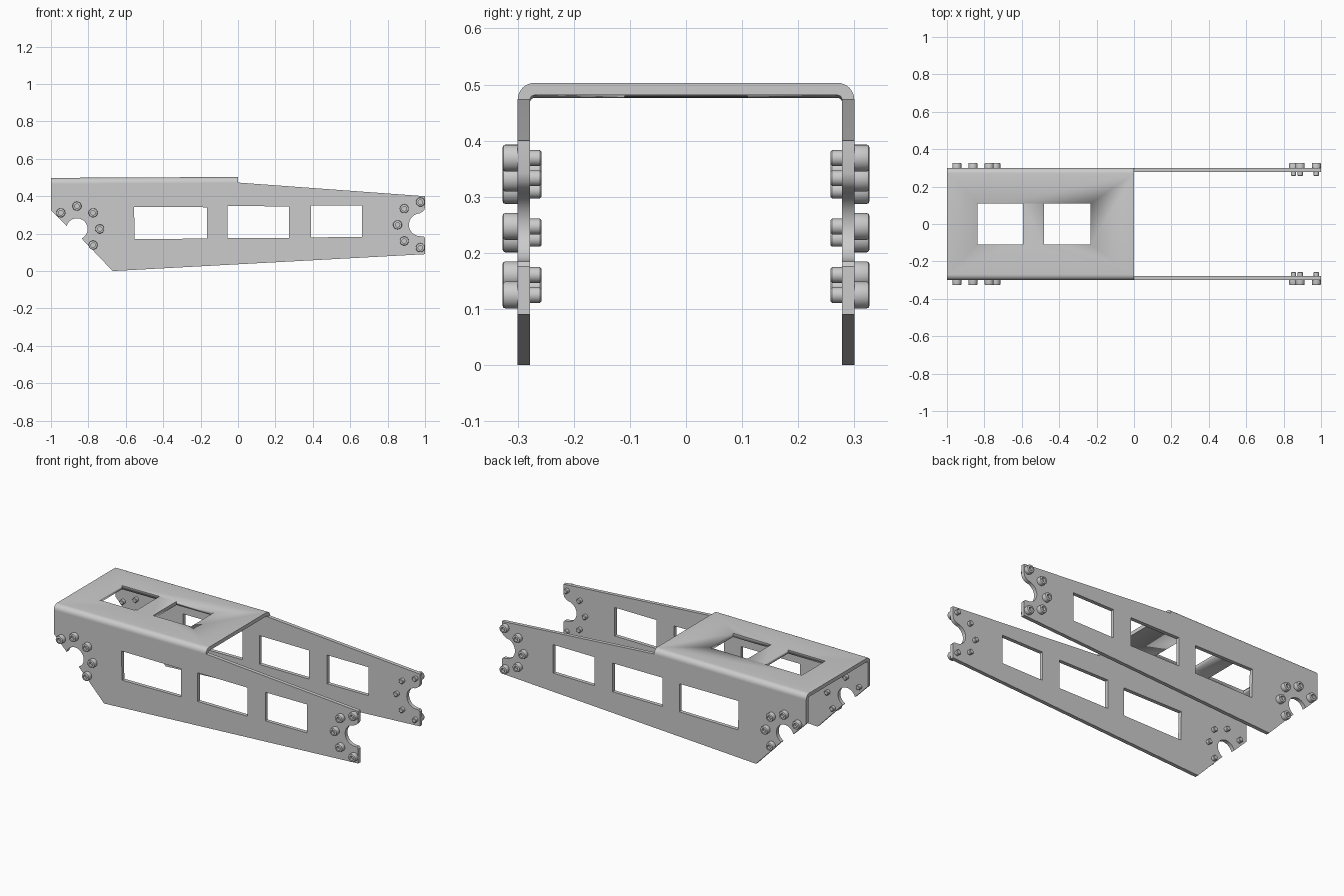
import bpy, bmesh, math
from mathutils import Matrix, Vector

if "Cube" in bpy.data.objects:
    bpy.data.objects.remove(bpy.data.objects["Cube"])


def arc(cx, cy, r, a0, a1, n):
    """Points along a circular arc, angles in degrees."""
    pts = []
    for i in range(n + 1):
        a = math.radians(a0 + (a1 - a0) * i / n)
        pts.append((cx + r * math.cos(a), cy + r * math.sin(a)))
    return pts


def add_object(name, mesh, mirror=False):
    obj = bpy.data.objects.new(name, mesh)
    bpy.context.collection.objects.link(obj)
    if mirror:
        m = obj.modifiers.new("mirror", 'MIRROR')
        m.use_axis = (False, True, False)
    bpy.ops.object.select_all(action='DESELECT')
    obj.select_set(True)
    bpy.context.view_layer.objects.active = obj
    bpy.ops.object.shade_smooth_by_angle(angle=math.radians(32))
    return obj


def sheet(loops, thickness):
    """Flat sheet from an outline plus hole outlines."""
    cu = bpy.data.curves.new("outline", 'CURVE')
    cu.dimensions = '2D'
    cu.fill_mode = 'BOTH'
    cu.extrude = thickness / 2
    for pts in loops:
        s = cu.splines.new('POLY')
        s.points.add(len(pts) - 1)
        for p, (x, y) in zip(s.points, pts):
            p.co = (x, y, 0, 1)
        s.use_cyclic_u = True
    tmp = bpy.data.objects.new("outline", cu)
    bpy.context.collection.objects.link(tmp)
    dg = bpy.context.evaluated_depsgraph_get()
    mesh = bpy.data.meshes.new_from_object(tmp.evaluated_get(dg))
    bpy.data.objects.remove(tmp)
    bm = bmesh.new()
    bm.from_mesh(mesh)
    bmesh.ops.remove_doubles(bm, verts=bm.verts, dist=1e-5)
    bmesh.ops.recalc_face_normals(bm, faces=bm.faces)
    bm.to_mesh(mesh)
    bm.free()
    return mesh


OUT, T = 0.30, 0.022
LEFT, RIGHT = (-0.861, 0.225), (0.975, 0.247)

# Side plates: tapered outline with round notches and three windows
outline = [(-1, 0.468), (-1, 0.326)]
outline += arc(*LEFT, 0.057, 164, -64, 20)
outline += [(-0.67, 0.0), (1, 0.09), (1, 0.176), (0.992, 0.185)]
outline += arc(*RIGHT, 0.061, 270, 95, 20)
outline += [(0.985, 0.316), (0.996, 0.327), (1, 0.342), (1, 0.40), (0, 0.473)]
windows = [
    [(-0.556, 0.342), (-0.166, 0.341), (-0.166, 0.174), (-0.552, 0.170)],
    [(-0.055, 0.347), (0.273, 0.346), (0.273, 0.176), (-0.055, 0.176)],
    [(0.390, 0.350), (0.663, 0.351), (0.663, 0.182), (0.390, 0.180)],
]
plate = sheet([outline] + windows, T)
plate.transform(Matrix.Translation((0, OUT - T / 2, 0)) @ Matrix.Rotation(math.pi / 2, 4, 'X'))
add_object("side_plate", plate, mirror=True)

# Top cover: bent cross-section extruded along x, sloping slightly
R = 0.03
cy, cz = OUT - R, 0.473
half = arc(cy, cz, R, 0, 90, 8)
inner = arc(cy, cz, R - T, 90, 0, 8)
section = half + [(-y, z) for y, z in reversed(half)]
section += [(-y, z) for y, z in reversed(inner)] + inner
bm = bmesh.new()
face = bm.faces.new([bm.verts.new((0, y, z)) for y, z in section])
ext = bmesh.ops.extrude_face_region(bm, geom=[face])
for v in ext["geom"]:
    if isinstance(v, bmesh.types.BMVert):
        v.co += Vector((-1, 0, -0.005))
bmesh.ops.recalc_face_normals(bm, faces=bm.faces)
mesh = bpy.data.meshes.new("top_cover")
bm.to_mesh(mesh)
bm.free()
cover = add_object("top_cover", mesh)

# Two windows cut through the cover
bm = bmesh.new()
for x0, x1 in ((-0.838, -0.593), (-0.481, -0.232)):
    mat = Matrix.Translation(((x0 + x1) / 2, 0, 0.49)) @ Matrix.Diagonal((x1 - x0, 0.22, 0.2, 1))
    bmesh.ops.create_cube(bm, size=1, matrix=mat)
mesh = bpy.data.meshes.new("cover_cutter")
bm.to_mesh(mesh)
bm.free()
cutter = add_object("cover_cutter", mesh)
cutter.hide_render = True
cutter.hide_set(True)
cut = cover.modifiers.new("windows", 'BOOLEAN')
cut.operation = 'DIFFERENCE'
cut.solver = 'EXACT'
cut.object = cutter
bpy.context.view_layer.objects.active = cover
bpy.ops.object.modifier_apply(modifier=cut.name)
bpy.data.objects.remove(cutter)

# Socket-head bolts: lathed profile (radius, y) with tip inside the plate
profile = [(0, 0.2575), (0.011, 0.2575), (0.014, 0.2605), (0.014, 0.299),
           (0.024, 0.299), (0.024, 0.322), (0.0225, 0.3255), (0.019, 0.327),
           (0.012, 0.327), (0.012, 0.312), (0, 0.312)]
bm = bmesh.new()
vs = [bm.verts.new((r, y, 0)) for r, y in profile]
es = [bm.edges.new(p) for p in zip(vs, vs[1:])]
bmesh.ops.spin(bm, geom=vs + es, axis=(0, 1, 0), cent=(0, 0, 0),
               angle=math.tau, steps=24, use_duplicate=False)
bmesh.ops.remove_doubles(bm, verts=bm.verts, dist=1e-5)
bmesh.ops.recalc_face_normals(bm, faces=bm.faces)
bolt_mesh = bpy.data.meshes.new("bolt")
bm.to_mesh(bolt_mesh)
bm.free()

# Five bolts around each notch, on both plates
for end, (cx, z0), angles in (("rear", LEFT, (135, 90, 45, 0, -45)),
                              ("tip", RIGHT, (90, 135, 180, 225, 270))):
    for a in angles:
        t = math.radians(a)
        m = bolt_mesh.copy()
        m.transform(Matrix.Translation((cx + 0.122 * math.cos(t), 0, z0 + 0.122 * math.sin(t))))
        add_object(end + "_bolt", m, mirror=True)
